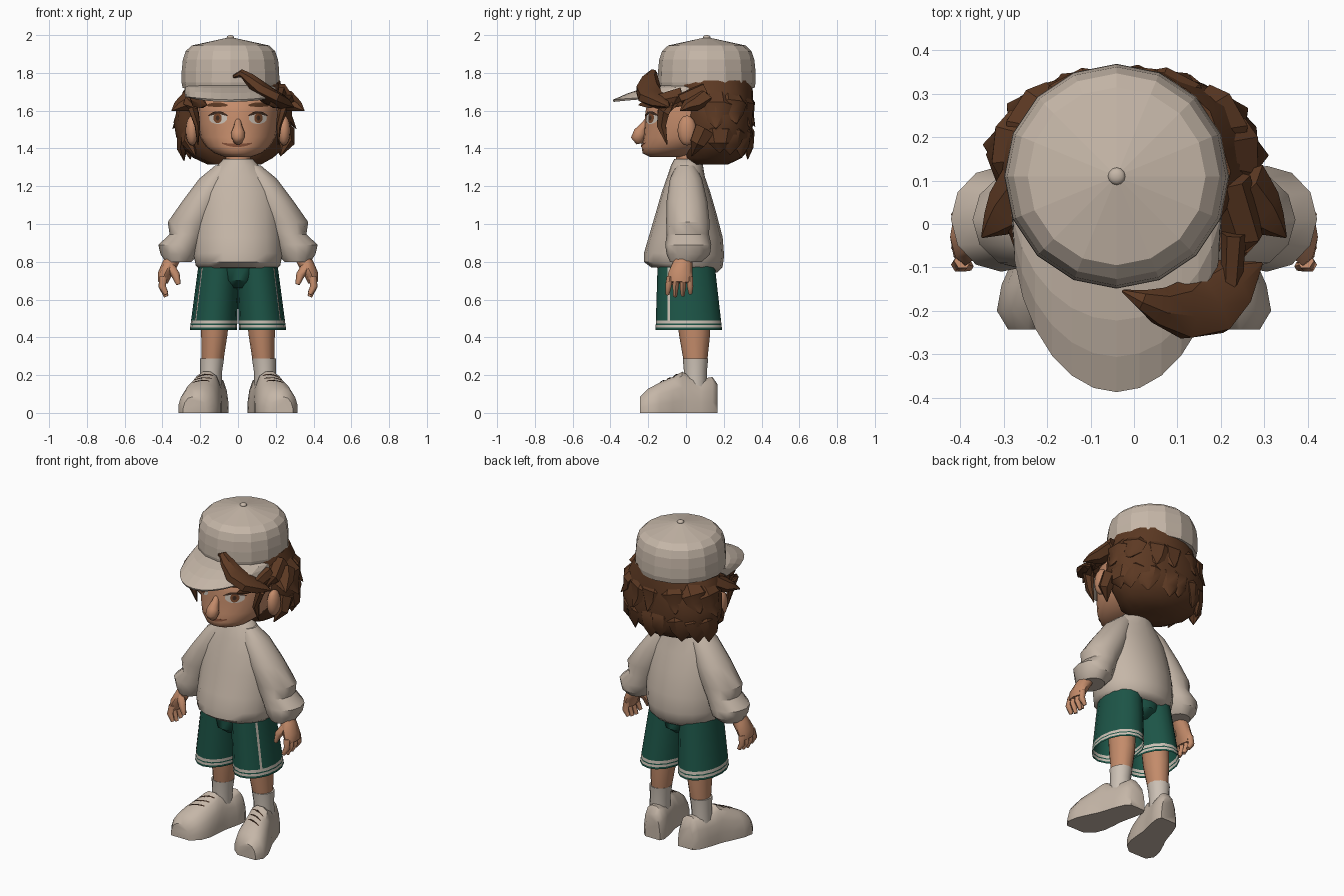
import bpy, bmesh, random
from math import sin, cos, pi, radians
from mathutils import Vector
from mathutils.bvhtree import BVHTree

random.seed(4)
old = bpy.data.objects.get("Cube")
if old:
    bpy.data.objects.remove(old)


def material(name, r, g, b):
    m = bpy.data.materials.new(name)
    m.diffuse_color = (r, g, b, 1)
    m.use_nodes = True
    node = m.node_tree.nodes["Principled BSDF"]
    node.inputs["Base Color"].default_value = (r, g, b, 1)
    node.inputs["Roughness"].default_value = 0.8
    return m


cloth = material("cream cloth", .56, .47, .39)
white = material("pale trim", .60, .53, .46)
skin = material("warm skin", .55, .26, .145)
lips = material("lip brown", .20, .07, .035)
brown = material("hair brown", .11, .042, .017)
iris = material("iris brown", .19, .065, .025)
green = material("shorts green", .012, .09, .063)
dark = material("dark line", .05, .025, .015)


def finish(name, bm, mats, angle=40, recalc=True):
    if recalc:
        bmesh.ops.recalc_face_normals(bm, faces=bm.faces)
    me = bpy.data.meshes.new(name)
    bm.to_mesh(me)
    bm.free()
    for m in mats:
        me.materials.append(m)
    ob = bpy.data.objects.new(name, me)
    bpy.context.collection.objects.link(ob)
    if angle:
        bpy.ops.object.select_all(action='DESELECT')
        ob.select_set(True)
        bpy.context.view_layer.objects.active = ob
        bpy.ops.object.shade_smooth_by_angle(angle=radians(angle))
    return ob


def loft(name, rings, *mats, angle=40, caps=True, rule=None):
    """Skin a list of equal-length rings."""
    bm = bmesh.new()
    rows = [[bm.verts.new(p) for p in r] for r in rings]
    n = len(rows[0])
    for a, b in zip(rows, rows[1:]):
        for i in range(n):
            j = (i + 1) % n
            bm.faces.new((a[i], a[j], b[j], b[i]))
    if caps:
        bm.faces.new(rows[0])
        bm.faces.new(rows[-1])
    if rule:
        for f in bm.faces:
            f.material_index = rule(f.calc_center_median())
    return finish(name, bm, mats, angle)


def ring(cx, cy, z, rx, ry, n=16, rough=0, slope=0):
    pts = []
    for i in range(n):
        a, k = 2 * pi * i / n, 1 + random.uniform(-rough, rough)
        y = -ry * k * cos(a)
        pts.append(Vector((cx + rx * k * sin(a), cy + y, z + slope * y)))
    return pts


def tube(name, path, mat, n=8, ref=(0, 1, 0), side=1, angle=40):
    """Path of (x, y, z, radius across, radius along ref)."""
    pts = [Vector((side * p[0], p[1], p[2])) for p in path]
    rings = []
    for i, p in enumerate(pts):
        t = (pts[min(i + 1, len(pts) - 1)] - pts[max(i - 1, 0)]).normalized()
        v = Vector(ref)
        v = (v - t * t.dot(v)).normalized()
        u = v.cross(t)
        a, b = path[i][3:]
        rings.append([p + u * a * cos(2 * pi * k / n) + v * b * sin(2 * pi * k / n) for k in range(n)])
    return loft(name, rings, mat, angle=angle)


def ball(name, loc, scale, mat):
    bm = bmesh.new()
    bmesh.ops.create_uvsphere(bm, u_segments=12, v_segments=8, radius=1)
    bmesh.ops.scale(bm, vec=scale, verts=bm.verts)
    bmesh.ops.translate(bm, vec=loc, verts=bm.verts)
    return finish(name, bm, [mat], 60)


def decal(name, target, outline, d, mat, off=.004):
    """Thin plate laid on a target by casting an outline along d."""
    me, d = target.data, Vector(d)
    tree = BVHTree.FromPolygons([v.co for v in me.vertices], [p.vertices[:] for p in me.polygons])
    mid = sum(outline, Vector()) / len(outline)

    def land(p):
        hit = tree.ray_cast(p, d)[0] or tree.find_nearest(p)[0]
        return hit - d * off
    bm = bmesh.new()
    rows = [[bm.verts.new(land(mid.lerp(p, k))) for p in outline] for k in (.35, .7, 1)]
    faces = [bm.faces.new(rows[0])]
    n = len(outline)
    for a, b in zip(rows, rows[1:]):
        faces += [bm.faces.new((a[i], a[(i + 1) % n], b[(i + 1) % n], b[i])) for i in range(n)]
    bm.normal_update()
    if sum(f.normal.dot(d) * f.calc_area() for f in faces) > 0:
        bmesh.ops.reverse_faces(bm, faces=faces)
    return finish(name, bm, [mat], 60, recalc=False)


def oval(x, z, rx, rz, n=16):
    return [Vector((x + rx * cos(2 * pi * i / n), -1, z + rz * sin(2 * pi * i / n))) for i in range(n)]


def stroke(x0, x1, z, arch, w, n=8):
    t = [i / n for i in range(n + 1)]
    line = [(x0 + (x1 - x0) * k, z + arch * 4 * k * (1 - k), w * (.3 + 2.8 * k * (1 - k))) for k in t]
    return [Vector((x, -1, h + s)) for x, h, s in line] + [Vector((x, -1, h - s)) for x, h, s in reversed(line)]


# Head, neck and nose
head = loft("head", [ring(0, cy, z, rx, ry, 24) for z, cy, rx, ry in (
    (1.355, -.10, .07, .09), (1.375, -.08, .125, .15), (1.41, -.04, .17, .195), (1.46, 0, .2, .225),
    (1.53, .02, .212, .24), (1.59, .025, .214, .24), (1.64, .03, .212, .235),
    (1.69, .06, .195, .2), (1.74, .08, .16, .16))], skin, angle=60)
loft("neck", [ring(0, .015, z, r, r, 12) for z, r in ((1.27, .075), (1.34, .068), (1.44, .075))], skin)
tube("nose", ((0, -.195, 1.565, .012, .012), (0, -.222, 1.52, .022, .022), (0, -.245, 1.485, .036, .034),
              (0, -.252, 1.462, .038, .042), (0, -.24, 1.445, .028, .034), (0, -.225, 1.436, .01, .01)),
     skin, 10, angle=70)

# Painted face
for s in (-1, 1):
    decal("eye_white", head, oval(s * .105, 1.56, .048, .031), (0, 1, 0), white, .003)
    decal("iris", head, oval(s * .108, 1.561, .022, .027), (0, 1, 0), iris, .005)
    decal("pupil", head, oval(s * .108, 1.561, .010, .013), (0, 1, 0), dark, .007)
    decal("eyelid_line", head, stroke(s * .052, s * .16, 1.572, .02, .005), (0, 1, 0), dark, .008)
    decal("eyebrow", head, stroke(s * .055, s * .165, 1.628, .004, .012), (0, 1, 0), brown)
    ball("ear", (s * .243, .005, 1.495), (.035, .05, .08), skin)
decal("mouth", head, stroke(-.085, .075, 1.428, -.012, .009), (0, 1, 0), lips)

# Hair mass behind the face
loft("hair_mass", [ring(-.02, cy, z, rx, ry, 20, .04) for z, cy, rx, ry in (
    (1.76, .12, .235, .23), (1.70, .135, .265, .222), (1.62, .155, .295, .20), (1.54, .16, .31, .20),
    (1.46, .16, .30, .195), (1.40, .155, .265, .18), (1.35, .14, .21, .15), (1.315, .12, .14, .10))],
    brown, angle=35)

# Broad pointed tufts hugging the back and sides, in two tiers
for top, drop, count, k, tuck in ((1.70, .18, 7, 1, 1.06), (1.55, .20, 8, .98, .88)):
    for i in range(count):
        a = radians(-100 + 200 * (i + random.uniform(.25, .75)) / count)
        shape = ((.22, .14, 0, .06), (.275, .17, .35, .085), (.285, .175, .7, .06), (.31 * tuck, .195 * tuck, 1, .003))
        fall = drop * random.uniform(.85, 1.12)
        tube("hair_tuft", [(-.02 + k * rx * sin(a), .16 + k * ry * cos(a), top - f * fall, r, r * .45)
                           for rx, ry, f, r in shape], brown, 6, (sin(a), cos(a), .3), angle=35)

# Locks framing the face
for s in (-1, 1):
    tube("temple_lock", ((.22, .10, 1.70, .05, .05), (.25, -.03, 1.655, .035, .05), (.235, -.12, 1.60, .025, .04),
                         (.215, -.13, 1.52, .015, .028), (.212, -.10, 1.42, .003, .003)), brown, 6, (.1, 1, .5), s, 35)
    tube("brow_lock", ((.23, -.02, 1.68, .03, .05), (.225, -.13, 1.655, .025, .04), (.19, -.20, 1.64, .015, .03),
                       (.165, -.25, 1.63, .003, .003)), brown, 6, (0, 0, 1), s, 35)
    tube("side_spike", ((.24, .08, 1.67, .08, .045), (.29, .03, 1.63, .06, .04), (.32, 0, 1.62, .035, .025),
                        (.35, -.03, 1.60, .003, .003)), brown, 6, (0, 0, 1), s, 35)
    tube("jaw_lock", ((.25, .10, 1.50, .05, .06), (.26, .06, 1.43, .04, .045), (.225, .03, 1.36, .003, .003)),
         brown, 6, (0, 1, 0), s, 35)

# Big curl sweeping over the cap peak
tube("swept_curl", ((-.025, -.155, 1.78, .004, .008), (.02, -.175, 1.798, .025, .022), (.06, -.19, 1.77, .045, .032),
                    (.115, -.20, 1.715, .07, .045), (.175, -.18, 1.67, .085, .045), (.23, -.135, 1.645, .065, .038),
                    (.295, -.09, 1.62, .003, .003)), brown, 7, (0, 0, 1), angle=35)

# Cap crown, button, peak
loft("cap_crown", [ring(-.04, .11, z, r, r) for z, r in (
    (1.72, .253), (1.75, .259), (1.81, .258), (1.87, .252), (1.915, .237), (1.945, .205), (1.987, .012))],
    cloth, angle=0)
ball("cap_button", (-.04, .11, 1.988), (.02, .02, .012), cloth)
bm = bmesh.new()
grid = []
for i in range(15):
    a = radians(-90 + 180 * i / 14)
    inner = Vector((-.04 + .24 * sin(a), .11 - .25 * cos(a), 1.728))
    outer = Vector((-.04 + .235 * sin(a), -.385 * cos(a), 1.652 + .02 * sin(a) ** 2))
    grid.append([bm.verts.new(inner.lerp(outer, t) + Vector((0, 0, .012 * sin(pi * t)))) for t in (0, .33, .67, 1)])
for p, q in zip(grid, grid[1:]):
    for j in range(3):
        bm.faces.new((p[j], p[j + 1], q[j + 1], q[j]))
peak = finish("cap_peak", bm, [cloth], 0)
thick = peak.modifiers.new("thickness", 'SOLIDIFY')
thick.thickness, thick.offset = .012, 0

# Baggy sweater, hem lower at the back
loft("sweater_body", [ring(0, cy, z, rx, ry, 18, 0, slope) for z, cy, rx, ry, slope in (
    (.757, -.01, .20, .175, -.08), (.785, -.015, .228, .208, -.07), (.84, -.01, .238, .212, -.04),
    (.93, -.002, .235, .196, 0), (1.06, 0, .225, .16, 0), (1.17, 0, .205, .128, 0), (1.25, 0, .165, .10, 0),
    (1.31, .005, .11, .085, 0), (1.345, .01, .078, .072, 0))], cloth, angle=50)

for s in (-1, 1):
    # Wide sleeve merging into the body, gathered at the wrist
    loft("sleeve", [ring(s * (a + b) / 2, cy, z, (b - a) / 2, ry, 12) for z, a, b, cy, ry in (
        (1.31, .02, .12, 0, .05), (1.24, .04, .205, 0, .085), (1.12, .08, .295, .005, .108),
        (1.01, .13, .372, .01, .115), (.945, .17, .362, .01, .112), (.89, .19, .422, .012, .122),
        (.84, .21, .41, .012, .115), (.80, .245, .385, 0, .085))], cloth, angle=35)

    # Hand
    tube("palm", ((.335, -.01, .83, .038, .045), (.365, -.02, .78, .04, .055), (.39, -.03, .73, .036, .066),
                  (.398, -.032, .69, .026, .062)), skin, 8, side=s, angle=60)
    for k in range(4):
        y = -.085 + .035 * k
        tip = .612 + .012 * abs(k - 1.3)
        tube("finger", ((.395, y, .72, .02, .019), (.402, y * 1.1, .67, .02, .019),
                        (.38, y * 1.15, tip, .012, .011)), skin, 6, side=s, angle=60)
    tube("thumb", ((.36, -.05, .775, .025, .025), (.33, -.075, .73, .023, .023), (.315, -.08, .68, .012, .012)),
         skin, 6, side=s, angle=60)

    # Shorts leg with two hem bands and a side stripe
    hems = (.44, .452, .466, .473, .49, .62, .80)
    leg = []
    for z in hems:
        t = (.80 - z) / .36
        leg.append(ring(s * (.1 + .03 * t), .015 * t, z, .107 + .018 * t, .15 + .026 * t, 16))
    shorts = loft("shorts_leg", leg, green, white, caps=False,
                  rule=lambda c: int(.452 < c.z < .466 or .473 < c.z < .49))
    rows = [.49 + .28 * i / 6 for i in range(7)]
    strip = [Vector((s, -.085, z)) for z in rows] + [Vector((s, -.098, z)) for z in reversed(rows)]
    decal("side_stripe", shorts, strip, (-s, 0, 0), white)

    # Leg and sock
    loft("lower_leg", [ring(s * x, y, z, rx, ry, 12) for x, y, z, rx, ry in (
        (.12, .035, .62, .08, .09), (.125, .045, .42, .07, .083), (.135, .05, .27, .057, .062))], skin, angle=60)
    loft("sock", [ring(s * x, .05, z, r, r * 1.05, 12) for x, z, r in (
        (.145, .13, .058), (.142, .22, .058), (.138, .287, .064))], white)

    # Shoe, skinned from heel to toe
    sections = []
    for y, w, h in ((.168, .05, .15), (.14, .07, .19), (.08, .078, .18), (.02, .08, .195), (-.02, .083, .218),
                    (-.07, .094, .19), (-.14, .106, .16), (-.20, .10, .128), (-.243, .062, .085)):
        cx = .16 - .28 * y
        half = ((1, 0), (1, .3), (.88, .62), (.62, .9), (.25, 1))
        prof = [(w * a, h * b) for a, b in half]
        prof += [(-a, b) for a, b in reversed(prof)]
        sections.append([Vector((s * (cx + a), y, b)) for a, b in prof])
    shoe = loft("shoe", sections, cloth, angle=45)
    for k in range(3):
        y = -.055 - .035 * k
        x = s * (.16 - .28 * y)
        lace = [Vector((x + .045 * u, y + .008 * v - .012 * u * s, 1)) for u, v in
                ((-1, -.3), (0, -.5), (1, -.3), (1, .3), (0, .5), (-1, .3))]
        decal("lace", shoe, lace, (0, 0, -1), dark, .005)

# Seat joining the two shorts legs
loft("shorts_seat", [ring(0, 0, z, rx, ry) for z, rx, ry in (
    (.66, .05, .10), (.70, .10, .152), (.80, .17, .152))], green)
